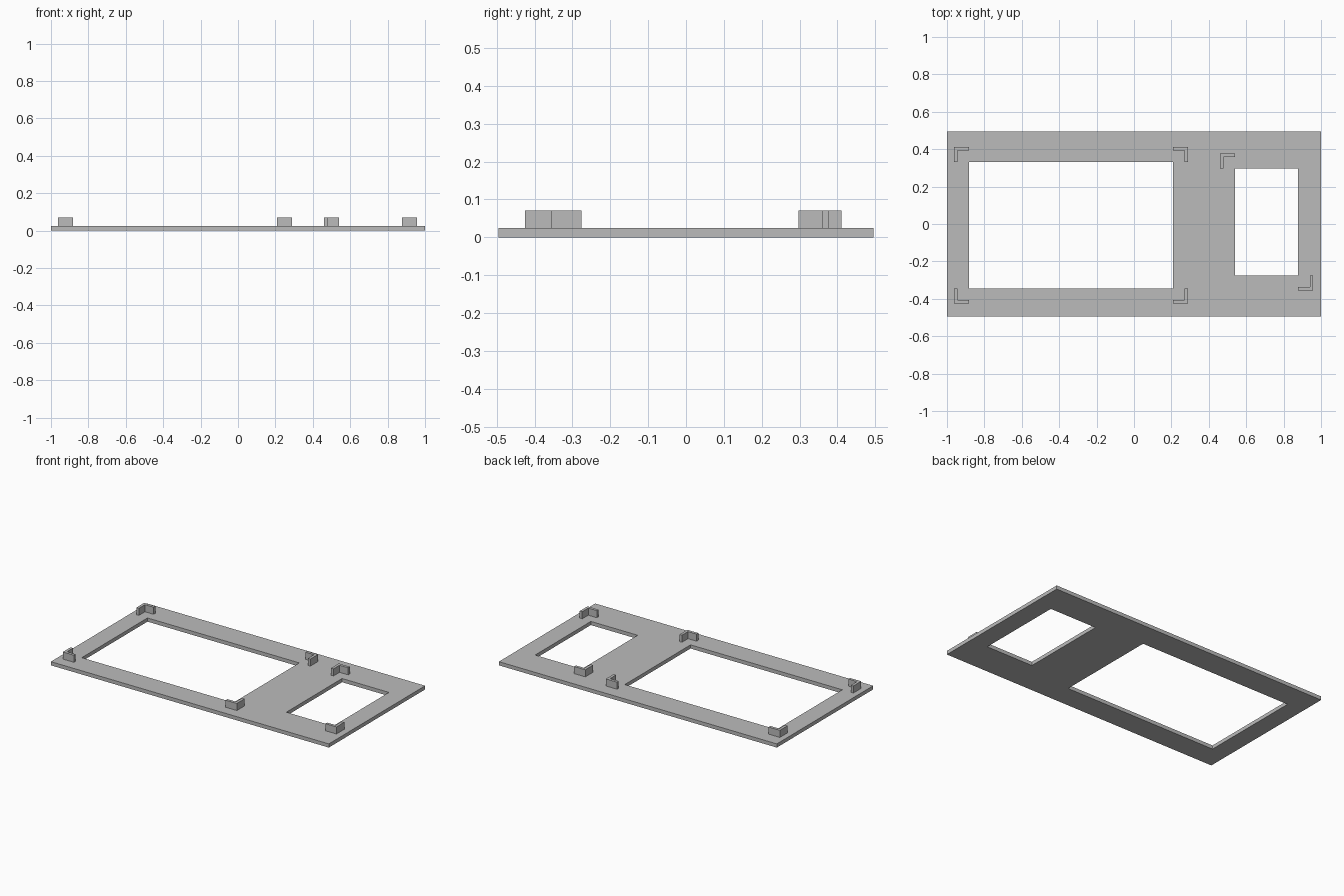
import bpy
import bmesh

cube = bpy.data.objects.get("Cube")
if cube:
    bpy.data.objects.remove(cube, do_unlink=True)

PLATE_TOP = 0.024
BRACKET_TOP = 0.07
ARM = 0.08      # length of each bracket arm
WALL = 0.018    # bracket wall thickness

grey = bpy.data.materials.new("plain grey")
grey.use_nodes = True
grey.diffuse_color = (0.5, 0.5, 0.5, 1)
grey.node_tree.nodes["Principled BSDF"].inputs["Base Color"].default_value = (0.5, 0.5, 0.5, 1)


def rectangle(x0, x1, y0, y1):
    return [(x0, y0), (x1, y0), (x1, y1), (x0, y1)]


def extruded(name, outlines, z0, z1):
    """Flat-sided solid from closed outlines; inner outlines become holes."""
    curve = bpy.data.curves.new(name + "_outline", "CURVE")
    curve.dimensions = "2D"
    curve.fill_mode = "BOTH"
    curve.extrude = (z1 - z0) / 2
    for outline in outlines:
        spline = curve.splines.new("POLY")
        spline.points.add(len(outline) - 1)
        for point, (x, y) in zip(spline.points, outline):
            point.co = (x, y, 0, 1)
        spline.use_cyclic_u = True
    helper = bpy.data.objects.new(name + "_outline", curve)
    bpy.context.collection.objects.link(helper)
    bpy.context.view_layer.update()
    graph = bpy.context.evaluated_depsgraph_get()
    mesh = bpy.data.meshes.new_from_object(helper.evaluated_get(graph))
    bpy.data.objects.remove(helper, do_unlink=True)
    bpy.data.curves.remove(curve)

    # Weld the caps to the walls and rest the solid on z0
    bm = bmesh.new()
    bm.from_mesh(mesh)
    bmesh.ops.remove_doubles(bm, verts=bm.verts, dist=0.0001)
    bmesh.ops.translate(bm, verts=bm.verts, vec=(0, 0, (z0 + z1) / 2))
    bmesh.ops.recalc_face_normals(bm, faces=bm.faces)
    for face in bm.faces:
        face.smooth = False
        face.material_index = 0
    bm.to_mesh(mesh)
    bm.free()

    mesh.name = name
    mesh.materials.clear()
    mesh.materials.append(grey)
    obj = bpy.data.objects.new(name, mesh)
    bpy.context.collection.objects.link(obj)
    return obj


def corner_bracket(name, x, y, sx, sy):
    """L-shaped wall around an opening corner at x, y, pointing outward by sx, sy."""
    profile = [(0, ARM), (ARM, ARM), (ARM, 0), (ARM - WALL, 0),
               (ARM - WALL, ARM - WALL), (0, ARM - WALL)]
    outline = [(x + sx * u, y + sy * v) for u, v in profile]
    extruded(name, [outline], PLATE_TOP, BRACKET_TOP)


# Panel with its two openings
large = (-0.883, 0.209, -0.345, 0.331)
small = (0.541, 0.878, -0.276, 0.297)
extruded("panel",
         [rectangle(-1, 1, -0.495, 0.495), rectangle(*large), rectangle(*small)],
         0, PLATE_TOP)

# Brackets at all four corners of the large opening
for side, x, sx in (("right", large[0], -1), ("left", large[1], 1)):
    for end, y, sy in (("front", large[2], -1), ("back", large[3], 1)):
        corner_bracket(f"large_bracket_{end}_{side}", x, y, sx, sy)

# Brackets at two opposite corners of the small opening
corner_bracket("small_bracket_back_right", small[0], small[3], -1, 1)
corner_bracket("small_bracket_front_left", small[1], small[2], 1, -1)
